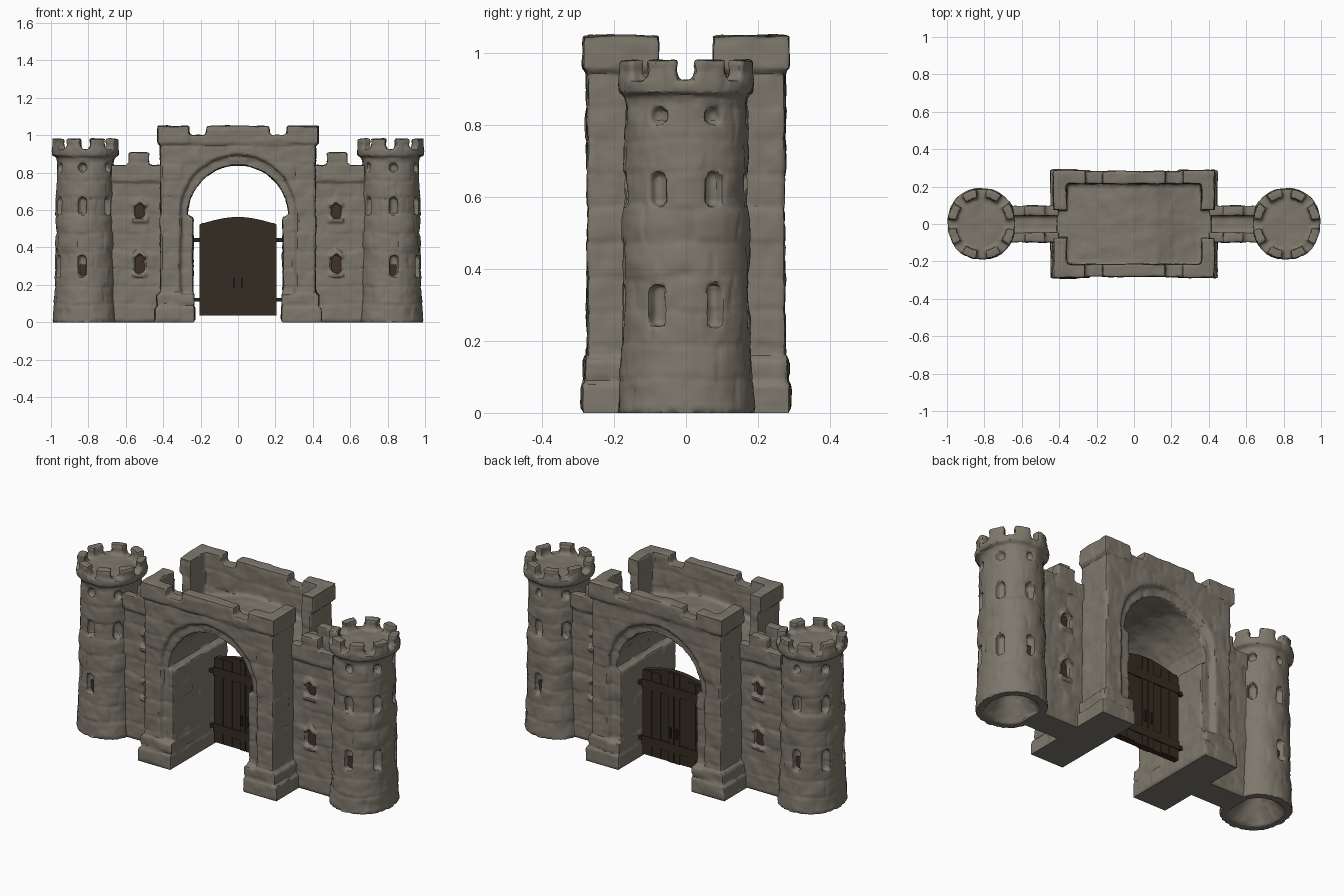
import bpy, bmesh, math
from mathutils import Matrix, Vector, noise

if "Cube" in bpy.data.objects:
    bpy.data.objects.remove(bpy.data.objects["Cube"])

def material(name, rgb):
    m = bpy.data.materials.new(name)
    m.diffuse_color = (*rgb, 1)
    m.use_nodes = True
    m.node_tree.nodes["Principled BSDF"].inputs["Base Color"].default_value = m.diffuse_color
    return m

STONE = material("stone", (0.210, 0.189, 0.151))
WOOD = material("dark wood", (0.036, 0.025, 0.016))
IRON = material("iron", (0.022, 0.019, 0.016))
SHUTTER = material("window brown", (0.050, 0.032, 0.022))
TX = 0.816                                     # tower centre

def prism(bm, pts, y0, y1, mat=Matrix()):
    """Extrude an (x, z) outline from y0 to y1."""
    a = [bm.verts.new(mat @ Vector((x, y0, z))) for x, z in pts]
    b = [bm.verts.new(mat @ Vector((x, y1, z))) for x, z in pts]
    n = len(pts)
    faces = [bm.faces.new(a), bm.faces.new(b[::-1])]
    for i in range(n):
        j = (i + 1) % n
        faces.append(bm.faces.new((a[j], a[i], b[i], b[j])))
    bmesh.ops.recalc_face_normals(bm, faces=faces)

def box(bm, x0, x1, y0, y1, z0, z1):
    prism(bm, [(x0, z0), (x1, z0), (x1, z1), (x0, z1)], y0, y1)

def arch(hw, z0, spring, r, n=20):
    """Outline with straight sides and a round head of radius r."""
    head = [(r * math.cos(math.pi * i / n), spring + r * math.sin(math.pi * i / n)) for i in range(n + 1)]
    if abs(hw - r) < 1e-6:
        return [(-hw, z0), (hw, z0)] + head
    return [(-hw, z0), (hw, z0), (hw, spring - 0.01)] + head + [(-hw, spring - 0.01)]

def make(name, bm, mat):
    me = bpy.data.meshes.new(name)
    bm.to_mesh(me)
    bm.free()
    ob = bpy.data.objects.new(name, me)
    bpy.context.collection.objects.link(ob)
    me.materials.append(mat)
    return ob

def apply(ob, kind, **settings):
    m = ob.modifiers.new(kind, kind)
    for k, v in settings.items():
        setattr(m, k, v)
    bpy.context.view_layer.objects.active = ob
    bpy.ops.object.modifier_apply(modifier=m.name)

def cut(ob, bm):
    c = make("cutter", bm, STONE)
    c.hide_render = True
    apply(ob, 'BOOLEAN', operation='DIFFERENCE', solver='EXACT', object=c)
    bpy.data.objects.remove(c)

def add_solids(ob, build):
    bm = bmesh.new()
    bm.from_mesh(ob.data)
    build(bm)
    bm.to_mesh(ob.data)
    bm.free()

def weather(ob, across):
    """Fuse the solids and give the surface lumpy stone blocks."""
    apply(ob, 'REMESH', mode='VOXEL', voxel_size=0.0095)
    bm = bmesh.new()
    bm.from_mesh(ob.data)
    bm.normal_update()
    moves = []
    for v in bm.verts:
        p, n = v.co, v.normal
        d = noise.noise(p * 13) * 0.005 + noise.noise(p * 30) * 0.002
        if abs(n.z) < 0.6:
            w = p.z / 0.095 + 0.15 * noise.noise(p * 6)
            row = math.floor(w)
            u = across(p, n) / 0.15 + 0.37 * row + 0.1 * noise.noise(p * 9)
            col = math.floor(u)
            d += 0.004 * noise.noise(Vector((col * 3.71, row * 5.37, 0.5)))
            if min(u - col, col + 1 - u) * 0.15 < 0.007 or min(w - row, row + 1 - w) * 0.095 < 0.007:
                d -= 0.002
        moves.append(n * d if p.z > 0.006 else Vector())
    for v, m in zip(bm.verts, moves):
        v.co += m
    bm.to_mesh(ob.data)
    bm.free()
    ob.data.materials.clear()
    ob.data.materials.append(STONE)
    bpy.ops.object.select_all(action='DESELECT')
    ob.select_set(True)
    bpy.context.view_layer.objects.active = ob
    bpy.ops.object.shade_smooth_by_angle(angle=math.radians(40))

flat_across = lambda p, n: p.x if abs(n.y) > abs(n.x) else p.y

# Gatehouse: block with a humped roof, a vaulted passage and a wider recessed arch at each face
bm = bmesh.new()
hump = [(0.415, 0.80), (0.33, 0.805), (0.22, 0.83), (0.12, 0.86), (0, 0.87)]
prism(bm, [(-0.415, 0), (0.415, 0)] + hump + [(-x, z) for x, z in hump[-2::-1]], -0.275, 0.275)
gate = make("gatehouse", bm, STONE)

def gate_parts(bm):
    for s in (-1, 1):
        # stepped plinths
        box(bm, *sorted((s * 0.23, s * 0.447)), -0.29, 0.29, 0, 0.075)
        box(bm, *sorted((s * 0.235, s * 0.435)), -0.284, 0.284, 0.07, 0.15)
        # front and back parapets with merlons
        y = sorted((s * 0.215, s * 0.283))
        box(bm, -0.42, 0.42, *y, 0.955, 1.0)
        box(bm, -0.17, 0.17, *y, 0.98, 1.05)
        for t in (-1, 1):
            x = sorted((t * 0.26, t * 0.423))
            box(bm, *x, *sorted((s * 0.215, s * 0.287)), 0.96, 1.05)
            # side parapets, open in the middle towards the wall walk
            box(bm, *sorted((t * 0.36, t * 0.415)), *sorted((s * 0.075, s * 0.275)), 0.78, 0.96)
            box(bm, *sorted((t * 0.36, t * 0.43)), *sorted((s * 0.075, s * 0.287)), 0.955, 1.05)

bm = bmesh.new()
prism(bm, arch(0.24, -0.1, 0.57, 0.27), -0.4, 0.4)
cut(gate, bm)
# parapet faces stand above the roof, outside the arch heads
bm = bmesh.new()
for s in (-1, 1):
    head = arch(0.28, 0.78, 0.57, 0.28)[3:-1]
    over = [(x, z) for x, z in head if z > 0.78]
    outline = [(0.415, 0.78)] + over + [(-0.415, 0.78), (-0.415, 0.96), (0.415, 0.96)]
    prism(bm, outline, *sorted((s * 0.215, s * 0.275)))
parapet = make("parapet", bm, STONE)
apply(gate, 'BOOLEAN', operation='UNION', solver='EXACT', object=parapet)
bpy.data.objects.remove(parapet)
for s in (-1, 1):
    bm = bmesh.new()
    prism(bm, arch(0.31, 0.15, 0.585, 0.31), s * 0.25, s * 0.4)
    cut(gate, bm)
add_solids(gate, gate_parts)
weather(gate, flat_across)

# Round tower: turned profile, hollow foot, sharp corbel ring, slightly squared plan
profile = [(0.0, 0.14), (0.05, 0.12), (0.145, 0.0), (0.191, 0.0), (0.184, 0.1), (0.179, 0.22), (0.175, 0.38),
           (0.178, 0.42), (0.175, 0.48), (0.177, 0.53), (0.171, 0.6), (0.173, 0.7), (0.170, 0.8),
           (0.170, 0.886), (0.187, 0.887), (0.190, 0.925), (0.0, 0.925)]
SQUASH = Matrix.Translation((TX, 0, 0)) @ Matrix.Diagonal((0.95, 1, 1, 1))
bm = bmesh.new()
vs = [bm.verts.new((r, 0, z)) for r, z in profile]
edges = [bm.edges.new(e) for e in zip(vs, vs[1:])]
bmesh.ops.spin(bm, geom=vs + edges, cent=(0, 0, 0), axis=(0, 0, 1), angle=2 * math.pi, steps=48)
bmesh.ops.remove_doubles(bm, verts=bm.verts, dist=1e-4)
bmesh.ops.recalc_face_normals(bm, faces=bm.faces)
for v in bm.verts:
    a = math.atan2(v.co.y, v.co.x)
    k = 1 + 0.035 * math.sin(2 * a) ** 2
    v.co.x *= k * (1.0 if v.co.z > 0.8865 else 0.955)
    v.co.y *= k
bm.transform(SQUASH)
tower = make("towers", bm, STONE)

# Tower windows: arched in two rows, square in the top row
bm = bmesh.new()
for z0, z1, angles in ((0.24, 0.36, (28, 84)), (0.575, 0.67, (28, 84, 139)), (0.805, 0.85, (28, 84, 139))):
    for a in angles:
        for s in (-1, 1):
            m = SQUASH @ Matrix.Rotation(math.radians(s * a + 90), 4, 'Z')
            shape = arch(0.022, z0, z1 - 0.022, 0.022, 8) if z0 < 0.8 else \
                [(-0.021, z0), (0.021, z0), (0.021, z1), (-0.021, z1)]
            prism(bm, shape, -0.25, -0.138, m)
bmesh.ops.remove_doubles(bm, verts=bm.verts, dist=1e-5)
bmesh.ops.recalc_face_normals(bm, faces=bm.faces)
cut(tower, bm)

def tower_parts(bm):
    # eight merlons on the ring
    for k in range(8):
        c = math.radians(22.5 + 45 * k)
        arc = [c + math.radians(t) for t in (-13.5, -7, 0, 7, 13.5)]
        pts = [(0.191 * math.cos(t), 0.191 * math.sin(t)) for t in arc]
        pts += [(0.143 * math.cos(t), 0.143 * math.sin(t)) for t in arc[::-1]]
        prism(bm, pts, 0.91, 0.982, SQUASH @ Matrix.Rotation(math.pi / 2, 4, 'X'))
add_solids(tower, tower_parts)
weather(tower, lambda p, n: math.atan2(p.y, p.x - TX) * 0.17)

# Curtain wall between gatehouse and tower, with window recesses
bm = bmesh.new()
box(bm, 0.40, 0.70, -0.085, 0.085, 0, 0.765)
wall = make("curtain_walls", bm, STONE)
WINDOWS = ((0.265, 0.365), (0.555, 0.64))
bm = bmesh.new()
for z0, z1 in WINDOWS:
    for s in (-1, 1):
        prism(bm, arch(0.026, z0, z1 - 0.026, 0.026, 8), s * 0.055, s * 0.2, Matrix.Translation((0.525, 0, 0)))
cut(wall, bm)

def wall_parts(bm):
    for s in (-1, 1):
        y = sorted((s * 0.045, s * 0.098))
        box(bm, 0.40, 0.68, *y, 0.755, 0.84)
        box(bm, 0.475, 0.585, *y, 0.82, 0.91)
        # window sills and pointed hoods
        for z0, z1 in WINDOWS:
            y = sorted((s * 0.075, s * 0.097))
            box(bm, 0.488, 0.562, *y, z0 - 0.018, z0)
            prism(bm, [(0.487, z1 - 0.012), (0.499, z1 - 0.022), (0.525, z1 + 0.002), (0.551, z1 - 0.022),
                       (0.563, z1 - 0.012), (0.525, z1 + 0.028)], *y)
add_solids(wall, wall_parts)
weather(wall, flat_across)

# Dark panes in the wall windows and the lower tower windows
bm = bmesh.new()
for z0, z1 in WINDOWS:
    for s in (-1, 1):
        box(bm, 0.500, 0.550, *sorted((s * 0.058, s * 0.066)), z0 + 0.002, z1 - 0.008)
for s in (-1, 1):
    m = SQUASH @ Matrix.Rotation(math.radians(s * 84 + 90), 4, 'Z')
    prism(bm, [(-0.018, 0.243), (0.018, 0.243), (0.018, 0.31), (-0.018, 0.31)], -0.149, -0.142, m)
panes = make("window_panes", bm, SHUTTER)

# Double door inside the passage
bm = bmesh.new()
DY = 0.09
top = [(0.207 - 0.207 * i / 6, 0.523 + 0.04 * math.sin(math.pi / 2 * i / 6)) for i in range(7)]
prism(bm, [(0, 0.035), (0.207, 0.035)] + top, DY - 0.015, DY + 0.015)
for z in (0.095, 0.425):
    box(bm, 0, 0.207, DY - 0.023, DY + 0.023, z, z + 0.05)
box(bm, 0.002, 0.036, DY - 0.021, DY + 0.021, 0.035, 0.555)
for x in (0.088, 0.145):
    box(bm, x, x + 0.05, DY - 0.019, DY + 0.019, 0.04, 0.53)
door = make("door_leaves", bm, WOOD)

# Hinge pins and pull handles
bm = bmesh.new()
for z in (0.12, 0.44):
    box(bm, 0.19, 0.25, DY - 0.01, DY + 0.01, z - 0.010, z + 0.010)
for s in (-1, 1):
    box(bm, 0.015, 0.025, *sorted((DY + s * 0.02, DY + s * 0.03)), 0.18, 0.24)
iron = make("door_ironwork", bm, IRON)

# Mirror everything that repeats on the left
for ob in (tower, wall, panes, door, iron):
    ob.modifiers.new("mirror", 'MIRROR').use_mirror_merge = False
